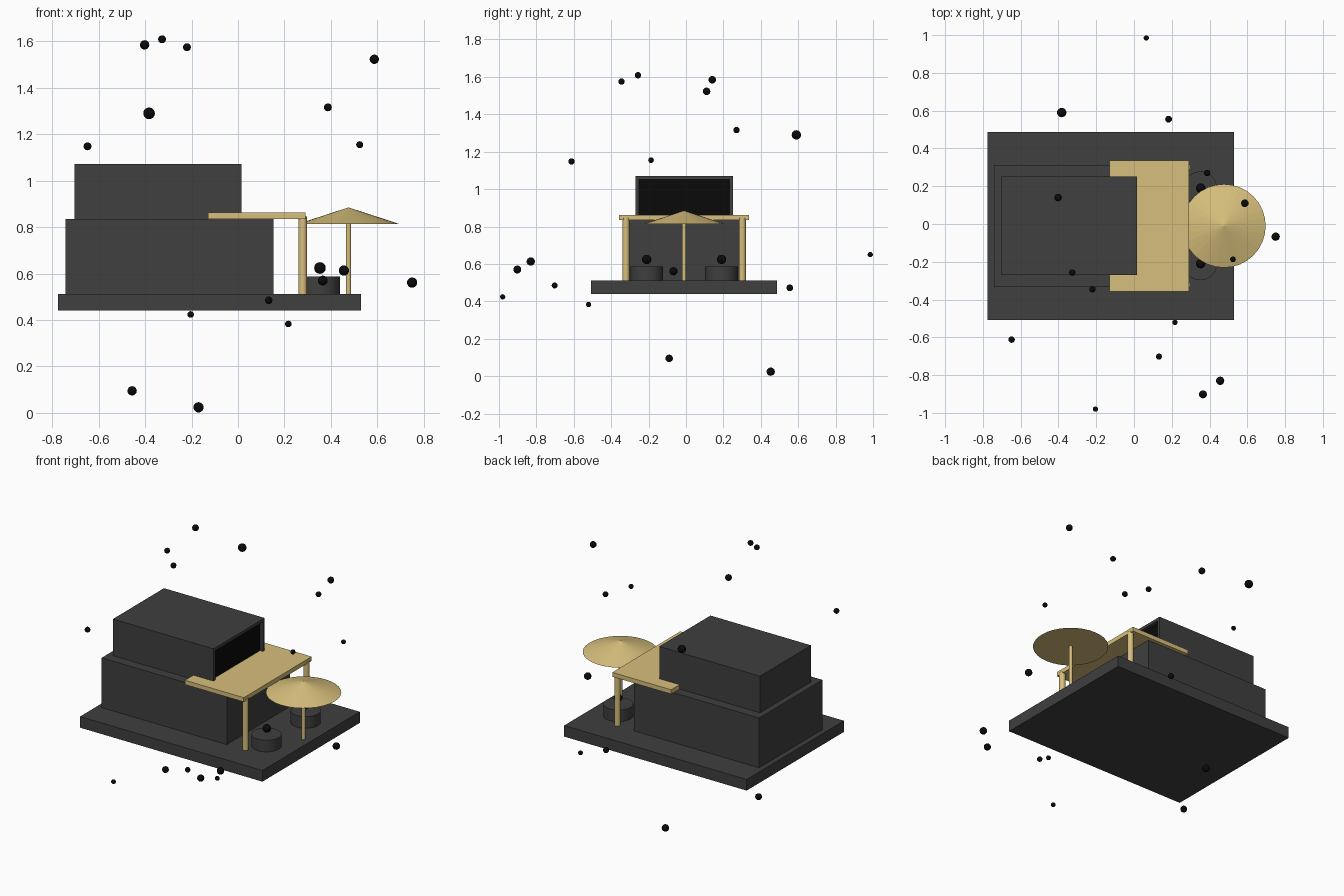
import bpy, bmesh, math
from mathutils import Matrix, Vector

if "Cube" in bpy.data.objects:
    bpy.data.objects.remove(bpy.data.objects["Cube"])


def material(name, rgb):
    m = bpy.data.materials.new(name)
    m.diffuse_color = (*rgb, 1)
    m.use_nodes = True
    m.node_tree.nodes["Principled BSDF"].inputs["Base Color"].default_value = m.diffuse_color
    return m


DARK = material("charcoal", (0.05, 0.05, 0.05))
TAN = material("sand", (0.68, 0.52, 0.2))
BLACK = material("black", (0.003, 0.003, 0.003))
CY = -0.01          # symmetry line of the building


def finish(name, bm, mat, smooth=False):
    me = bpy.data.meshes.new(name)
    bm.to_mesh(me)
    bm.free()
    ob = bpy.data.objects.new(name, me)
    bpy.context.collection.objects.link(ob)
    me.materials.append(mat)
    if smooth:
        bpy.context.view_layer.objects.active = ob
        bpy.ops.object.select_all(action='DESELECT')
        ob.select_set(True)
        bpy.ops.object.shade_smooth_by_angle(angle=math.radians(35))
    return ob


def box_mesh(x, half_y, z):
    bm = bmesh.new()
    size = (x[1] - x[0], 2 * half_y, z[1] - z[0])
    mid = Vector(((x[0] + x[1]) / 2, CY, (z[0] + z[1]) / 2))
    bmesh.ops.create_cube(bm, size=1, matrix=Matrix.Translation(mid) @ Matrix.Diagonal((*size, 1)))
    return bm


def cone(name, x, y, z, r1, r2, mat, sides=32, smooth=True):
    bm = bmesh.new()
    bmesh.ops.create_cone(bm, cap_ends=True, segments=sides, radius1=r1, radius2=r2,
                          depth=z[1] - z[0],
                          matrix=Matrix.Translation((x, y, (z[0] + z[1]) / 2)))
    return finish(name, bm, mat, smooth)


def ball(name, x, y, z, r):
    bm = bmesh.new()
    bmesh.ops.create_uvsphere(bm, u_segments=20, v_segments=12, radius=r,
                              matrix=Matrix.Translation((x, y, z)))
    return finish(name, bm, BLACK, True)


# Platform and ground floor
finish("platform", box_mesh((-0.775, 0.53), 0.497, (0.44, 0.512)), DARK)
finish("lower_floor", box_mesh((-0.742, 0.153), 0.323, (0.512, 0.834)), DARK)

# Upper floor with a recessed black window in its +x wall
bm = box_mesh((-0.705, 0.015), 0.261, (0.834, 1.071))
bm.normal_update()
wall = max(bm.faces, key=lambda f: f.calc_center_median().x)
bmesh.ops.inset_individual(bm, faces=[wall], thickness=0.027)
bmesh.ops.inset_individual(bm, faces=[wall], thickness=0.0, depth=-0.02)
wall.material_index = 1
upper = finish("upper_floor", bm, DARK)
upper.data.materials.append(BLACK)

# Terrace deck on two posts
finish("deck", box_mesh((-0.13, 0.291), 0.347, (0.834, 0.862)), TAN)
for side, label in ((-1, "front"), (1, "back")):
    cone(f"{label}_post", 0.279, CY + side * 0.311, (0.512, 0.845), 0.0185, 0.0185, TAN)
    # Round stools with a ball hovering over each
    cone(f"{label}_stool", 0.351, CY + side * 0.2, (0.512, 0.587), 0.088, 0.088, DARK)
    ball(f"{label}_stool_ball", 0.353, CY + side * 0.2, 0.624, 0.025)

# Parasol
cone("parasol_pole", 0.476, CY, (0.512, 0.82), 0.011, 0.011, TAN, 16)
cone("parasol_canopy", 0.476, CY, (0.813, 0.885), 0.221, 0, TAN, 32, False)

# Scattered floating balls: x, y, z, radius
balls = [
    (-0.402, 0.14, 1.585, 0.020), (-0.327, -0.257, 1.609, 0.017),
    (-0.22, -0.345, 1.575, 0.017), (0.587, 0.11, 1.523, 0.020),
    (-0.383, 0.59, 1.29, 0.025), (0.387, 0.27, 1.316, 0.017),
    (-0.648, -0.612, 1.148, 0.017), (0.524, -0.187, 1.155, 0.015),
    (0.065, 0.985, 0.65, 0.014), (0.456, -0.83, 0.613, 0.022),
    (0.365, -0.902, 0.57, 0.021), (0.75, -0.067, 0.561, 0.022),
    (0.132, -0.702, 0.485, 0.016), (-0.204, -0.98, 0.424, 0.014),
    (0.217, -0.521, 0.383, 0.014), (0.183, 0.555, 0.472, 0.018),
    (-0.456, -0.09, 0.095, 0.020), (-0.17, 0.453, 0.024, 0.022),
]
for i, b in enumerate(balls, 1):
    ball(f"floating_ball_{i}", *b)
